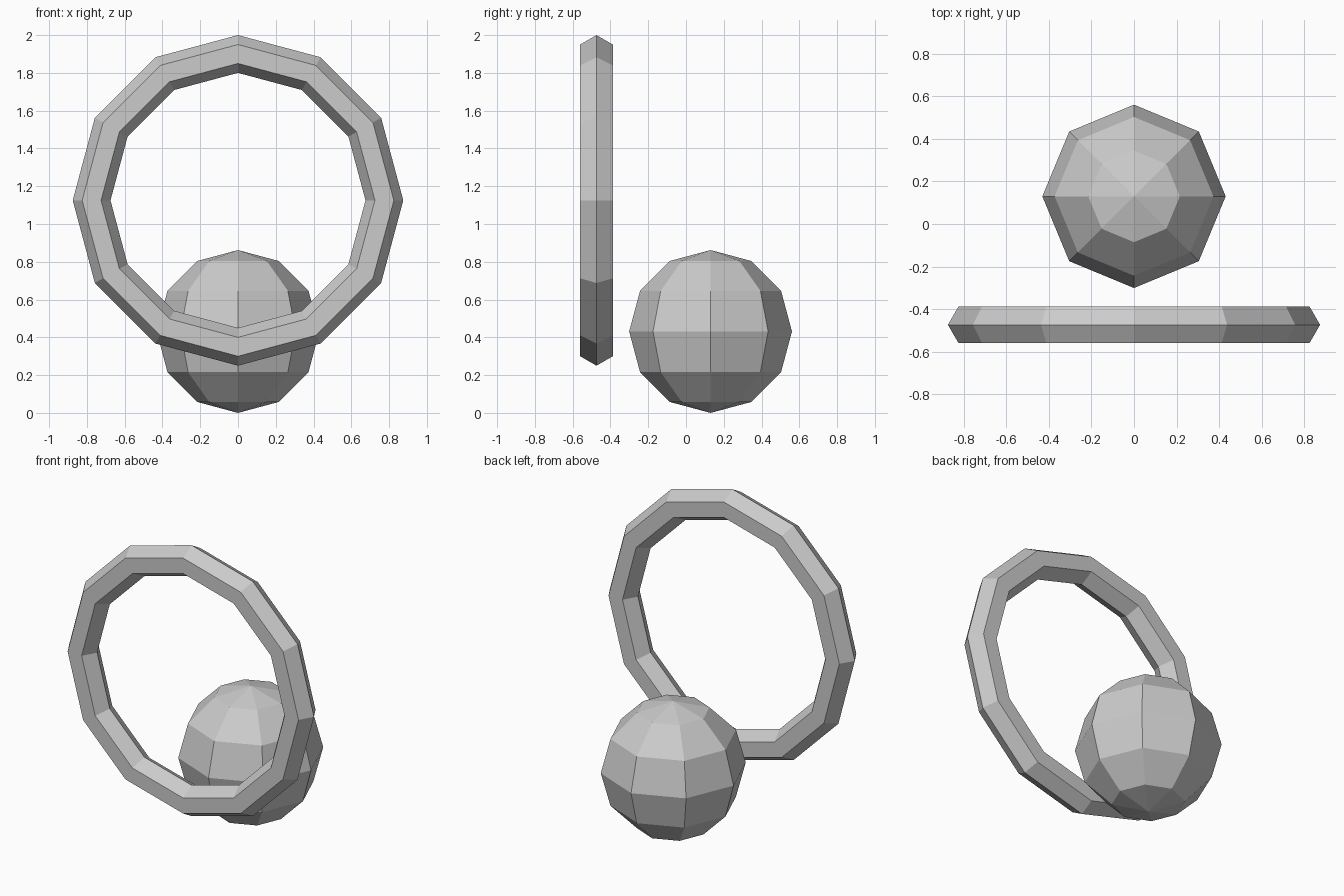
import bpy
from math import pi

if "Cube" in bpy.data.objects:
    bpy.data.objects.remove(bpy.data.objects["Cube"])

# Upright ring: 12 segments around, hexagonal cross-section
bpy.ops.mesh.primitive_torus_add(
    major_segments=12, minor_segments=6, major_radius=0.775, minor_radius=0.1,
    location=(0, -0.474, 1.125), rotation=(pi / 2, 0, 0))
bpy.context.object.name = "ring"

# Low-poly ball behind the ring, resting on the ground
bpy.ops.mesh.primitive_uv_sphere_add(
    segments=8, ring_count=6, radius=0.431, location=(0, 0.13, 0.431))
bpy.context.object.name = "ball"
